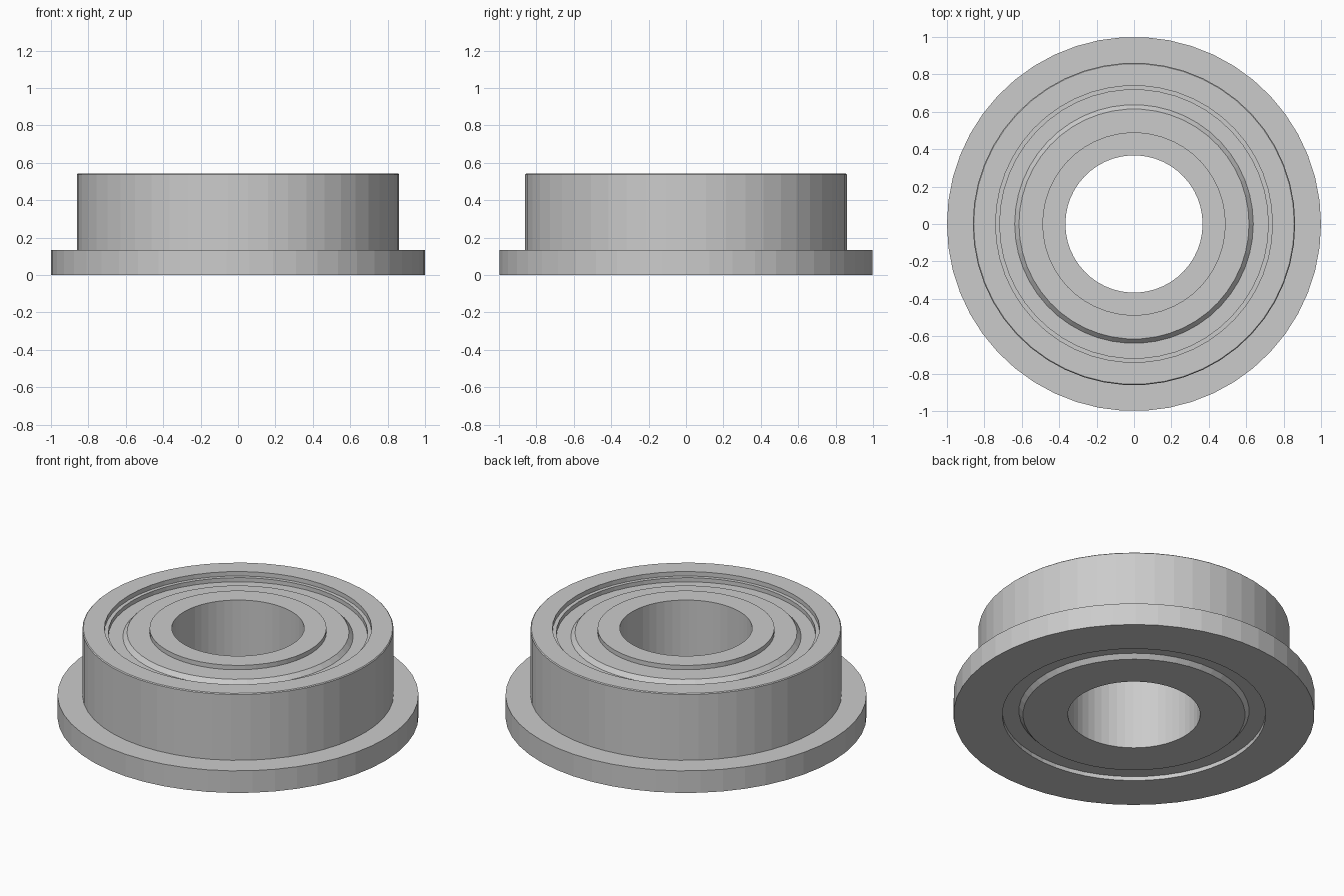
import bpy
import bmesh
from math import cos, sin, tau

SEGMENTS = 50

if "Cube" in bpy.data.objects:
    bpy.data.objects.remove(bpy.data.objects["Cube"], do_unlink=True)

# Single steel colour
steel = bpy.data.materials.new("light_steel_grey")
steel.use_nodes = True
colour = (0.6, 0.6, 0.6, 1)
steel.diffuse_color = colour
steel.node_tree.nodes["Principled BSDF"].inputs["Base Color"].default_value = colour


def revolve(name, profile):
    """Turn a closed (radius, height) profile around the z axis."""
    bm = bmesh.new()
    rings = []
    for i in range(SEGMENTS):
        a = tau * i / SEGMENTS
        rings.append([bm.verts.new((r * cos(a), r * sin(a), z)) for r, z in profile])
    n = len(profile)
    for i in range(SEGMENTS):
        here, there = rings[i], rings[(i + 1) % SEGMENTS]
        for j in range(n):
            k = (j + 1) % n
            bm.faces.new((here[j], there[j], there[k], here[k]))
    bmesh.ops.recalc_face_normals(bm, faces=bm.faces)
    mesh = bpy.data.meshes.new(name)
    bm.to_mesh(mesh)
    bm.free()
    mesh.materials.append(steel)
    obj = bpy.data.objects.new(name, mesh)
    bpy.context.collection.objects.link(obj)
    return obj


# Outer race with its mounting flange and a small ledge inside the top rim
revolve("outer_ring", [
    (0.73, 0), (1, 0), (1, 0.135), (0.862, 0.135), (0.862, 0.537),
    (0.857, 0.542), (0.74, 0.542), (0.74, 0.515), (0.718, 0.515),
    (0.718, 0.45), (0.73, 0.45)])

# Inner race with raised collar and chamfered shoulders
revolve("inner_ring", [
    (0.367, 0), (0.615, 0), (0.638, 0.025), (0.638, 0.49),
    (0.615, 0.515), (0.49, 0.515), (0.49, 0.542), (0.367, 0.542)])

# Recessed shields closing the gap between the races, top and bottom
for name, low, high in (("bottom_shield", 0.025, 0.06), ("top_shield", 0.455, 0.49)):
    revolve(name, [(0.63, low), (0.735, low), (0.735, high), (0.63, high)])
